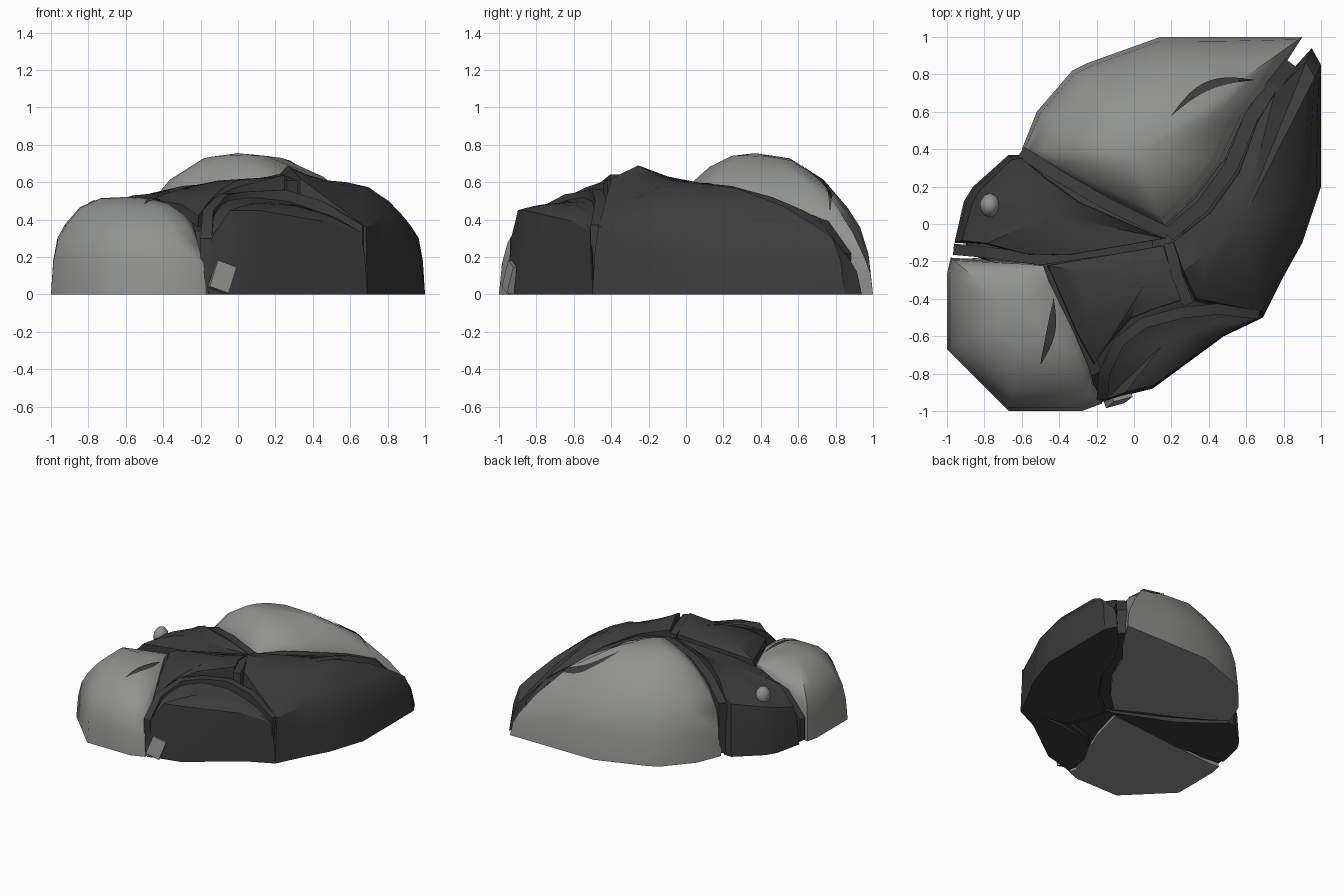
import bpy, bmesh, math
from mathutils import Vector, Matrix
from mathutils.bvhtree import BVHTree

if "Cube" in bpy.data.objects:
    bpy.data.objects.remove(bpy.data.objects["Cube"])


def material(name, rgb):
    m = bpy.data.materials.new(name)
    m.diffuse_color = (*rgb, 1)
    m.use_nodes = True
    m.node_tree.nodes["Principled BSDF"].inputs["Base Color"].default_value = m.diffuse_color
    return m


LIGHT = material("light_grey_stone", (0.285, 0.293, 0.278))
DARK = material("dark_grey_stone", (0.045, 0.045, 0.045))


def finish(bm, name, mat, angle=28):
    bmesh.ops.recalc_face_normals(bm, faces=bm.faces[:])
    mesh = bpy.data.meshes.new(name)
    bm.to_mesh(mesh)
    bm.free()
    mesh.materials.append(mat)
    ob = bpy.data.objects.new(name, mesh)
    bpy.context.collection.objects.link(ob)
    bpy.ops.object.select_all(action='DESELECT')
    ob.select_set(True)
    bpy.context.view_layer.objects.active = ob
    bpy.ops.object.shade_smooth_by_angle(angle=math.radians(angle))
    return ob


def stone(name, mat, centre, outline, base=0.0, power=2.0, angle=28):
    """Outline points are (x, y, rim height, inset of rim toward centre)."""
    bm = bmesh.new()
    c = Vector(centre)
    levels = [[] for _ in range(6)]
    for x, y, z, k in outline:
        foot = Vector((x, y, base))
        rim = foot.lerp(c, k)
        rim.z = z
        mid = foot.lerp(rim, 0.35)
        mid.z = base + (z - base) * 0.6
        column = [foot, mid, rim]
        for u in (0.12, 0.35, 0.67):              # rounded top
            p = rim.lerp(c, u)
            p.z = z + (c.z - z) * (1 - (1 - u) ** power)
            column.append(p)
        for ring, p in zip(levels, column):
            ring.append(bm.verts.new(p))
    n = len(outline)
    apex = bm.verts.new(c)
    bm.faces.new(levels[0])
    for i in range(n):
        j = (i + 1) % n
        for a, b in zip(levels, levels[1:]):
            bm.faces.new((a[i], a[j], b[j], b[i]))
        bm.faces.new((levels[-1][i], levels[-1][j], apex))
    return finish(bm, name, mat, angle)


def crack(name, path, width):
    """Dark wall-like filling along a gap; path points are (x, y, top z)."""
    bm = bmesh.new()
    pts = [Vector(p) for p in path]
    rows = []
    for i, p in enumerate(pts):
        d = pts[min(i + 1, len(pts) - 1)] - pts[max(i - 1, 0)]
        side = Vector((-d.y, d.x, 0)).normalized() * width / 2
        rows.append([bm.verts.new((q.x, q.y, z)) for q, z in (
            (p - side, .02), (p + side, .02), (p + side, p.z), (p - side, p.z))])
    for r, s in zip(rows, rows[1:]):
        for k in range(4):
            bm.faces.new((r[k], r[(k + 1) % 4], s[(k + 1) % 4], s[k]))
    bm.faces.new(rows[0])
    bm.faces.new(rows[-1])
    return finish(bm, name, DARK)


def surface_z(ob, x, y):
    me = ob.data
    me.calc_loop_triangles()
    tree = BVHTree.FromPolygons([v.co for v in me.vertices],
                                [t.vertices for t in me.loop_triangles])
    hit = tree.ray_cast(Vector((x, y, 3)), Vector((0, 0, -1)))[0]
    return hit.z if hit else 0.4


def slit(name, ob, start, end, bow, width, steps=24):
    """Thin dark leaf-shaped crack lying on a stone."""
    bm = bmesh.new()
    a, b = Vector(start), Vector(end)
    side = Vector((a.y - b.y, b.x - a.x)).normalized()
    rows = []
    for i in range(steps + 1):
        t = i / steps
        s = math.sin(math.pi * t)
        p = a.lerp(b, t) + side * bow * s
        row = []
        for w in (-1, 0, 1):
            q = p + side * width * (s + 0.03) * w / 2
            row.append(bm.verts.new((q.x, q.y, surface_z(ob, q.x, q.y) + 0.009)))
        rows.append(row)
    for r, s in zip(rows, rows[1:]):
        for k in (0, 1):
            bm.faces.new((r[k], s[k], s[k + 1], r[k + 1]))
    plate = finish(bm, name, DARK)
    if sum(p.normal.z for p in plate.data.polygons) < 0:
        plate.data.flip_normals()


# Large pale stone at the back
back = stone("back_stone", LIGHT, (0.0, 0.37, 0.755), [
    (-.60, .40, .36, .07), (-.52, .60, .36, .10), (-.33, .82, .36, .11),
    (-.25, .86, .36, .11), (.14, 1.0, .36, .11), (.50, 1.0, .32, .10),
    (.90, 1.0, .18, .06), (.74, .75, .40, .05), (.60, .58, .48, .06),
    (.49, .33, .55, .07), (.34, .13, .58, .07), (.17, -.03, .55, .06),
    (-.03, .08, .57, .07), (-.27, .19, .55, .07), (-.47, .31, .48, .07)],
    power=2.4, angle=50)

# Long dark stone on the right
stone("right_stone", DARK, (.58, .02, .60), [
    (.20, -.10, .63, .03), (.40, .06, .60, .04), (.56, .28, .54, .04),
    (.66, .56, .465, .04), (.76, .73, .41, .04), (.95, .94, .20, .08),
    (1.0, .85, .30, .08), (1.0, .20, .36, .17), (.90, -.10, .38, .14),
    (.80, -.28, .40, .14), (.69, -.50, .36, .06), (.32, -.42, .62, .05),
    (.25, -.27, .69, .05)])

# Dark stone on the left
left = stone("left_stone", DARK, (-.45, .05, .54), [
    (-.61, .37, .46, .06), (-.67, .37, .42, .08), (-.86, .20, .38, .10),
    (-.91, .12, .36, .10), (-.96, -.10, .30, .08), (-.80, -.11, .44, .04),
    (-.58, -.165, .49, .02), (-.35, -.17, .52, .02), (0, -.11, .57, .02),
    (.17, -.08, .59, .02), (-.04, .01, .60, .03), (-.29, .12, .58, .04),
    (-.47, .25, .54, .05)])

# Pale stone at the front left, and its low base running inward
front_left = stone("front_left_stone", LIGHT, (-.62, -.48, .52), [
    (-.98, -.18, .30, .05), (-.60, -.205, .46, .03), (-.48, -.215, .48, .03),
    (-.45, -.30, .49, .03), (-.31, -.58, .45, .04), (-.22, -.78, .38, .06),
    (-.17, -.96, .26, .09), (-.28, -1.0, .28, .09), (-.67, -1.0, .28, .09),
    (-1.0, -.67, .28, .09), (-1.0, -.27, .30, .09)], power=3.3, angle=45)
stone("front_left_base", LIGHT, (-.25, -.35, .06), [
    (-.95, -.19, .04, .01), (-.45, -.15, .04, .01), (.10, -.10, .04, .01),
    (.02, -.40, .04, .01), (-.19, -.90, .04, .01), (-.5, -.6, .04, .01)])

# Dark stone in the middle of the front
stone("middle_stone", DARK, (.06, -.32, .62), [
    (-.47, -.22, .51, .02), (.16, -.11, .60, .03), (.21, -.28, .64, .04),
    (.26, -.41, .64, .04), (.10, -.46, .60, .03), (-.02, -.51, .57, .03),
    (-.15, -.66, .51, .03), (-.22, -.76, .42, .03), (-.31, -.60, .48, .03)], base=.03)

# Dark stone along the front edge
stone("front_stone", DARK, (.15, -.65, .49), [
    (-.16, -.95, .30, .05), (-.06, -.92, .45, .08), (.10, -.88, .45, .08),
    (.48, -.60, .39, .06), (.69, -.50, .33, .06), (.60, -.46, .38, .03),
    (.30, -.47, .50, .03), (.10, -.51, .53, .03), (-.05, -.59, .52, .03),
    (-.14, -.74, .47, .03)])

# Dark filling under the gaps
stone("gap_filling", DARK, (.20, -.15, .46), [
    (-.92, -.14, .18, .02), (-.58, .37, .30, .02), (.12, .05, .42, .02),
    (.50, .36, .42, .02), (.80, .78, .28, .02), (.85, .70, .28, .02),
    (.66, -.46, .25, .02), (.10, -.60, .40, .02), (-.14, -.88, .20, .02),
    (-.20, -.86, .20, .02), (-.42, -.36, .40, .02)], base=0.05)

# Dark walls along the gaps between the stones
crack("back_left_crack", [(-.605, .385, .43), (-.4, .255, .535), (-.15, .11, .585),
                          (.18, -.05, .58)], .065)
crack("back_right_crack", [(.18, -.06, .58), (.37, .10, .595), (.52, .31, .545),
                           (.625, .57, .46), (.745, .74, .39), (.84, .86, .22)], .075)
crack("left_crack", [(-.965, -.135, .20), (-.8, -.15, .38), (-.5, -.19, .45),
                     (.1, -.1, .5)], .06)
crack("front_left_crack", [(-.46, -.25, .47), (-.28, -.6, .42), (-.2, -.8, .34),
                           (-.165, -.95, .06)], .06)
crack("front_crack", [(-.17, -.94, .30), (-.16, -.8, .45), (-.08, -.63, .535),
                      (.05, -.53, .55), (.25, -.475, .56), (.45, -.455, .50),
                      (.67, -.48, .37)], .06)
crack("middle_crack", [(.19, -.1, .60), (.23, -.28, .63), (.29, -.43, .61)], .06)

# Small pale chip at the foot of the front
bm = bmesh.new()
bmesh.ops.create_cube(bm, size=1)
bmesh.ops.scale(bm, vec=(.11, .04, .15), verts=bm.verts)
for axis, deg in (('Y', 20), ('X', -8), ('Z', 18)):
    bmesh.ops.rotate(bm, matrix=Matrix.Rotation(math.radians(deg), 3, axis), verts=bm.verts)
bmesh.ops.translate(bm, vec=(-.085, -.935, .092), verts=bm.verts)
finish(bm, "front_chip", LIGHT)

# Slits in the pale stones
slit("back_slit", back, (.20, .58), (.65, .77), .07, .045)
slit("front_left_slit", front_left, (-.50, -.75), (-.43, -.40), -.02, .045)

# Pale pebble on the left stone
bm = bmesh.new()
bmesh.ops.create_icosphere(bm, subdivisions=2, radius=1)
bmesh.ops.scale(bm, vec=(.055, .065, .075), verts=bm.verts)
bmesh.ops.translate(bm, vec=(-.77, .10, surface_z(left, -.77, .10)), verts=bm.verts)
finish(bm, "pebble", LIGHT, 40)
